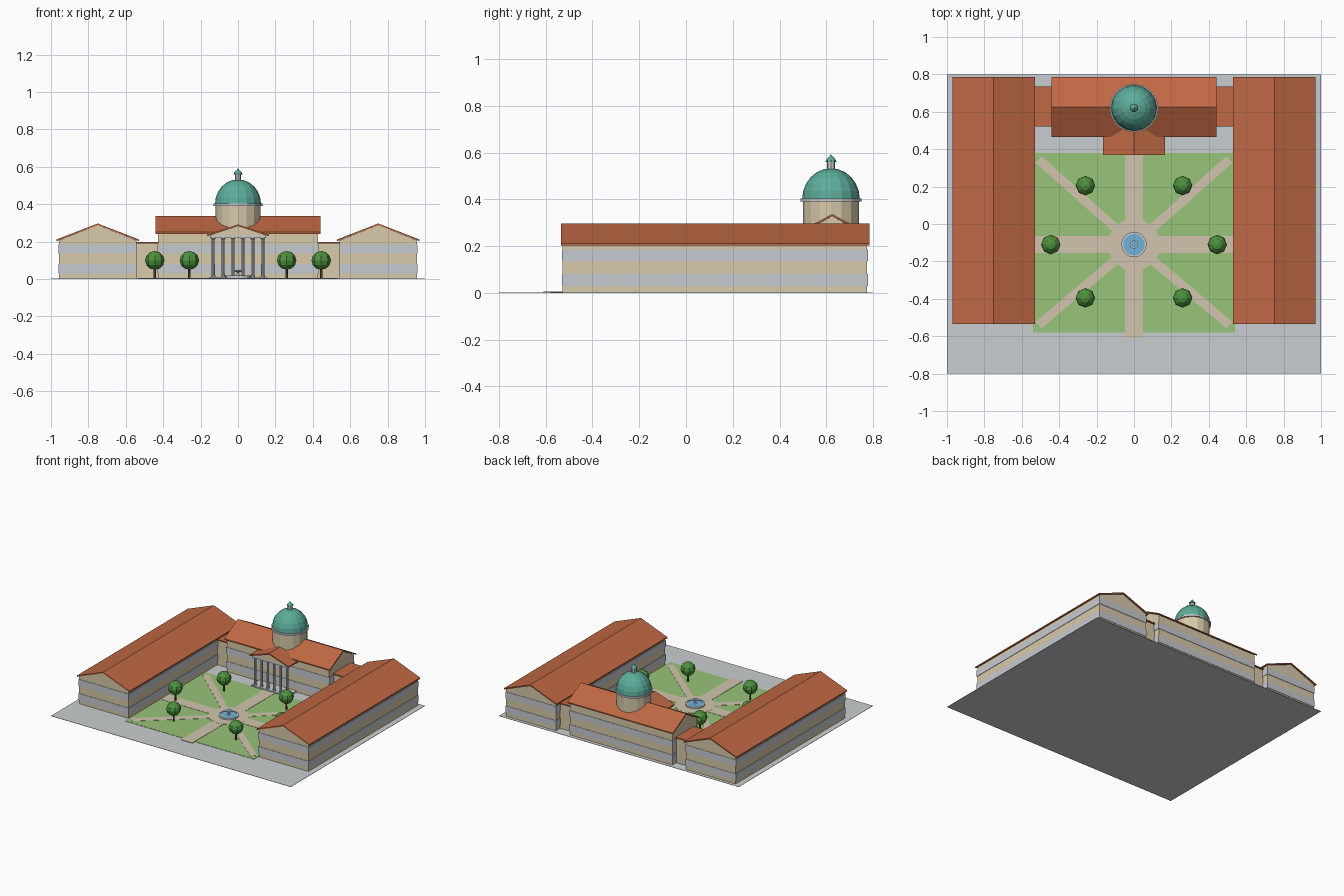
import bpy, bmesh, math
from mathutils import Matrix, Vector

if "Cube" in bpy.data.objects:
    bpy.data.objects.remove(bpy.data.objects["Cube"])


def material(name, rgb):
    m = bpy.data.materials.new(name)
    lin = [((c / 255 + 0.055) / 1.055) ** 2.4 for c in rgb]
    m.diffuse_color = (*lin, 1)
    m.use_nodes = True
    m.node_tree.nodes["Principled BSDF"].inputs["Base Color"].default_value = m.diffuse_color
    return m


STONE = material("pale grey stone", (202, 206, 208))
BAND = material("window band grey", (198, 202, 208))
WALL = material("sandstone", (216, 202, 170))
ROOF = material("terracotta", (192, 104, 68))
COPPER = material("green copper", (92, 172, 154))
LAWN = material("lawn green", (152, 196, 122))
PATH = material("path beige", (210, 197, 174))
LEAF = material("leaf green", (78, 146, 62))
TRUNK = material("bark brown", (105, 75, 50))
WATER = material("water blue", (112, 178, 214))


def finish(name, bm, mat):
    bmesh.ops.recalc_face_normals(bm, faces=bm.faces)
    me = bpy.data.meshes.new(name)
    bm.to_mesh(me)
    bm.free()
    me.materials.append(mat)
    ob = bpy.data.objects.new(name, me)
    bpy.context.collection.objects.link(ob)
    return ob


def box(name, x0, x1, y0, y1, z0, z1, mat):
    bm = bmesh.new()
    size = Matrix.Diagonal((x1 - x0, y1 - y0, z1 - z0, 1))
    mid = Matrix.Translation(((x0 + x1) / 2, (y0 + y1) / 2, (z0 + z1) / 2))
    bmesh.ops.create_cube(bm, size=1, matrix=mid @ size)
    return finish(name, bm, mat)


def prism(name, profile, axis, a, b, mat):
    """Extrude a (u, z) profile along x or y from a to b."""
    bm = bmesh.new()
    place = (lambda u, z: (a, u, z)) if axis == "x" else (lambda u, z: (u, a, z))
    face = bm.faces.new([bm.verts.new(place(u, z)) for u, z in profile])
    ext = bmesh.ops.extrude_face_region(bm, geom=[face])["geom"]
    shift = Vector((b - a, 0, 0)) if axis == "x" else Vector((0, b - a, 0))
    bmesh.ops.translate(bm, verts=[v for v in ext if isinstance(v, bmesh.types.BMVert)], vec=shift)
    return finish(name, bm, mat)


def lathe(name, x, y, profile, mat, sides=16):
    """Closed turned shape from (radius, z) points, bottom to top."""
    bm = bmesh.new()
    rings = []
    for r, z in profile:
        if r == 0:
            rings.append([bm.verts.new((x, y, z))])
        else:
            rings.append([bm.verts.new((x + r * math.cos(t), y + r * math.sin(t), z))
                          for t in (2 * math.pi * i / sides for i in range(sides))])
    for lo, hi in zip(rings, rings[1:]):
        for i in range(sides):
            j = (i + 1) % sides
            quad = [lo[i % len(lo)], lo[j % len(lo)], hi[j % len(hi)], hi[i % len(hi)]]
            bm.faces.new(list(dict.fromkeys(quad)))
    for ring in (rings[0], rings[-1]):
        if len(ring) > 1:
            bm.faces.new(ring)
    return finish(name, bm, mat)


def gable_roof(name, mid, half, eave, ridge, axis, a, b, t=0.009):
    prof = [(mid - half, eave), (mid, ridge), (mid + half, eave),
            (mid + half, eave - t), (mid, ridge - t), (mid - half, eave - t)]
    prism(name, prof, axis, a, b, ROOF)


def gable_walls(name, mid, half, top, peak, axis, a, b):
    prof = [(mid - half, 0.001), (mid - half, top), (mid, peak), (mid + half, top), (mid + half, 0.001)]
    prism(name + "_walls", prof, axis, a, b, WALL)
    # two window bands, slightly proud of the wall
    p = 0.003
    for i, (z0, z1) in enumerate(((0.03, 0.08), (0.137, 0.186))):
        u0, u1, v0, v1 = mid - half - p, mid + half + p, a - p, b + p
        ext = (v0, v1, u0, u1) if axis == "x" else (u0, u1, v0, v1)
        box(f"{name}_window_band_{i}", *ext, z0, z1, BAND)


# Ground, lawn and paths
FX, FY = 0.0, -0.11
box("ground", -1, 1, -0.8, 0.8, 0, 0.002, STONE)
box("lawn", -0.54, 0.54, -0.58, 0.38, 0.001, 0.004, LAWN)
box("path_long", -0.047, 0.047, -0.61, 0.38, 0.001, 0.006, PATH)
box("path_cross", -0.535, 0.535, FY - 0.045, FY + 0.045, 0.001, 0.0058, PATH)
for sx in (-1, 1):
    for ey in (0.345, -0.54):
        d = Vector((sx * 0.51 - FX, ey - FY, 0))
        p = box("path_diagonal", 0, d.length, -0.024, 0.024, 0.001, 0.0055, PATH)
        p.location = (FX, FY, 0)
        p.rotation_euler.z = math.atan2(d.y, d.x)
lathe("plaza", FX, FY, [(0.14, 0.001), (0.14, 0.0065)], PATH, 16)

# Fountain
lathe("fountain_basin", FX, FY, [(0.068, 0.004), (0.068, 0.018), (0.058, 0.018), (0.058, 0.012), (0, 0.012)], STONE)
lathe("fountain_water", FX, FY, [(0.0585, 0.012), (0.0585, 0.0155)], WATER)
lathe("fountain_stem", FX, FY, [(0.008, 0.012), (0.006, 0.036), (0.022, 0.042), (0.022, 0.046)], STONE, 12)
lathe("fountain_bowl_water", FX, FY, [(0.017, 0.045), (0.017, 0.0475)], WATER, 12)

# Side wings and the low links to the main block
for s, side in ((-1, "left"), (1, "right")):
    gable_walls(f"{side}_wing", s * 0.75, 0.207, 0.207, 0.288, "y", -0.528, 0.775)
    gable_roof(f"{side}_wing_roof", s * 0.75, 0.22, 0.212, 0.297, "y", -0.535, 0.785)
    x0, x1 = sorted((s * 0.42, s * 0.55))
    box(f"{side}_link_walls", x0, x1, 0.53, 0.725, 0.001, 0.19, WALL)
    box(f"{side}_link_roof", x0, x1, 0.52, 0.735, 0.19, 0.198, ROOF)

# Main block
gable_walls("main_block", 0.625, 0.148, 0.246, 0.328, "x", -0.427, 0.427)
gable_roof("main_roof", 0.625, 0.16, 0.251, 0.337, "x", -0.44, 0.44)

# Portico
box("portico_step", -0.155, 0.155, 0.375, 0.48, 0.001, 0.012, STONE)
for i in range(6):
    x = -0.133 + i * 0.0532
    lathe("portico_column", x, 0.395, [(0.012, 0.012), (0.012, 0.018), (0.009, 0.02),
                                       (0.008, 0.212), (0.012, 0.216), (0.012, 0.222)], STONE, 10)
box("portico_beam", -0.15, 0.15, 0.38, 0.48, 0.22, 0.234, STONE)
prism("portico_pediment", [(-0.15, 0.233), (0.15, 0.233), (0, 0.284)], "y", 0.38, 0.53, WALL)
gable_roof("portico_roof", 0, 0.165, 0.238, 0.292, "y", 0.37, 0.55)

# Drum, dome and lantern
DY = 0.62
lathe("drum", 0, DY, [(0.12, 0.24), (0.12, 0.392)], WALL)
lathe("drum_cornice", 0, DY, [(0.13, 0.39), (0.13, 0.403)], STONE)
dome = [(0.123 * math.cos(a), 0.402 + 0.131 * math.sin(a)) for a in (math.pi / 12 * k for k in range(6))]
lathe("dome", 0, DY, dome + [(0, 0.533)], COPPER)
lathe("lantern", 0, DY, [(0.017, 0.52), (0.017, 0.562)], STONE, 8)
lathe("lantern_cap", 0, DY, [(0.023, 0.56), (0.021, 0.568), (0, 0.592)], COPPER, 8)

# Trees
for x, y in ((0.26, 0.205), (0.445, FY), (0.26, -0.395)):
    for s in (-1, 1):
        lathe("tree_trunk", s * x, y, [(0.007, 0.003), (0.006, 0.065)], TRUNK, 6)
        crown = [(0.052 * math.sin(a), 0.1 - 0.05 * math.cos(a)) for a in (math.pi / 6 * k for k in range(1, 6))]
        lathe("tree_crown", s * x, y, [(0, 0.05)] + crown + [(0, 0.15)], LEAF, 8)
